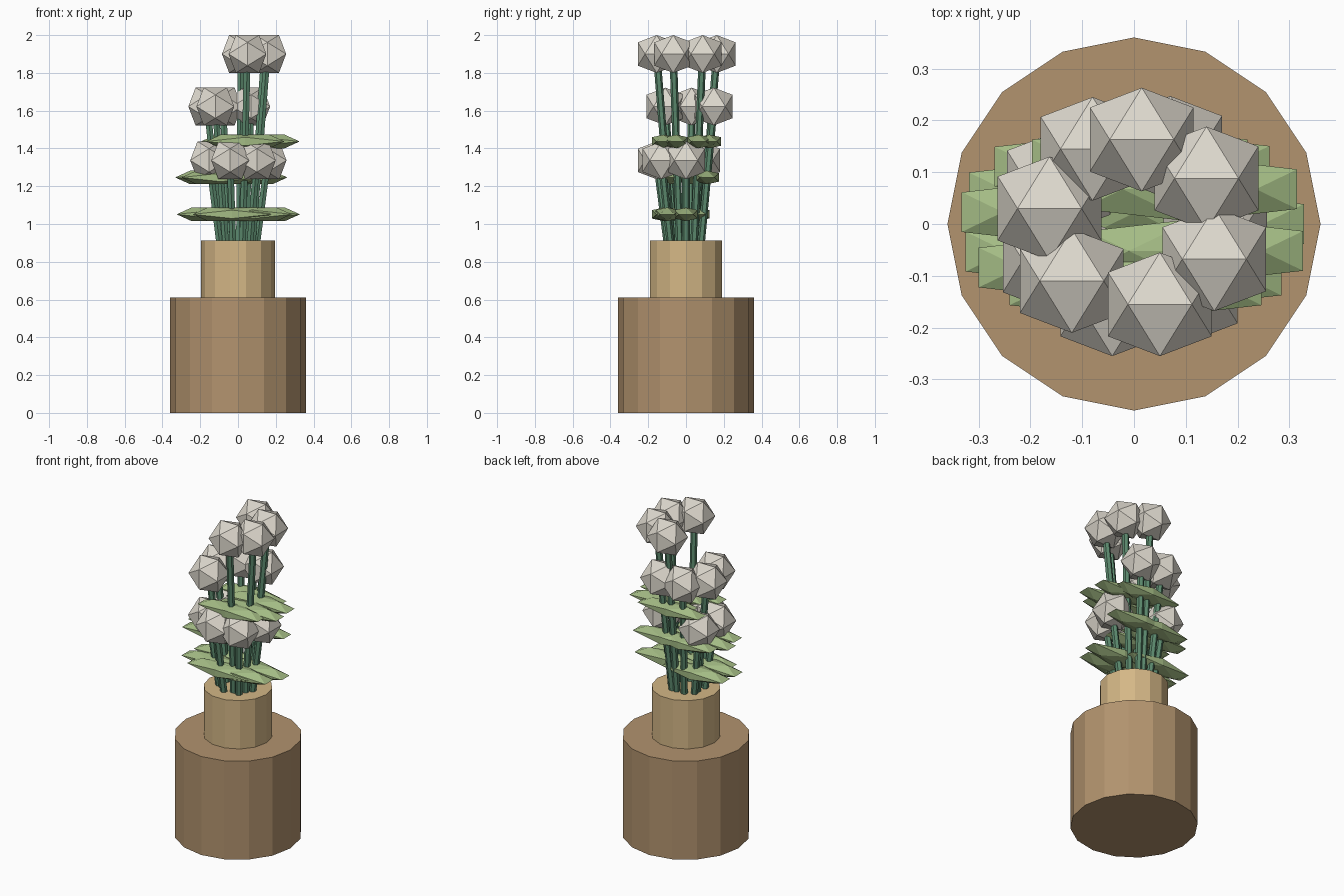
import bpy
import bmesh
from math import pi, sqrt
from mathutils import Vector, Matrix

default_cube = bpy.data.objects.get("Cube")
if default_cube:
    bpy.data.objects.remove(default_cube, do_unlink=True)


def make_material(name, rgb):
    """Flat material from 8-bit sRGB values, converted to linear."""
    linear = [((c / 255 + 0.055) / 1.055) ** 2.4 for c in rgb]
    material = bpy.data.materials.new(name)
    material.use_nodes = True
    material.diffuse_color = (*linear, 1)
    shader = material.node_tree.nodes["Principled BSDF"]
    shader.inputs["Base Color"].default_value = (*linear, 1)
    shader.inputs["Roughness"].default_value = 0.9
    return material


brown = make_material("warm brown", (178, 147, 110))
tan = make_material("light tan", (212, 183, 134))
white = make_material("off white", (221, 216, 205))
leaf_green = make_material("leaf green", (163, 187, 132))
stem_green = make_material("stem green", (92, 138, 110))


def add_object(name, bm, material):
    mesh = bpy.data.meshes.new(name)
    bmesh.ops.recalc_face_normals(bm, faces=bm.faces)
    bm.to_mesh(mesh)
    bm.free()
    mesh.materials.append(material)
    obj = bpy.data.objects.new(name, mesh)
    bpy.context.collection.objects.link(obj)
    return obj


def add_column(name, start, end, radius, sides, material):
    """Straight prism between two points."""
    axis = end - start
    turn = Vector((0, 0, 1)).rotation_difference(axis).to_matrix().to_4x4()
    bm = bmesh.new()
    bmesh.ops.create_cone(
        bm, cap_ends=True, segments=sides, radius1=radius, radius2=radius,
        depth=axis.length,
        matrix=Matrix.Translation((start + end) / 2) @ turn)
    return add_object(name, bm, material)


def add_icosahedron(name, centre, half_size, material):
    """Icosahedron resting on an edge along x, stretched to the half sizes."""
    short = 2 / (1 + sqrt(5))
    bm = bmesh.new()
    for a in (-1, 1):
        for b in (-short, short):
            for corner in ((b, 0, a), (0, a, b), (a, b, 0)):
                bm.verts.new([c * h for c, h in zip(corner, half_size)])
    bmesh.ops.convex_hull(bm, input=bm.verts)
    obj = add_object(name, bm, material)
    obj.location = centre
    return obj


# Pot and the narrower vase standing on it
pot_top, vase_top = 0.612, 0.912
pot = add_column("pot", Vector((0, 0, 0)), Vector((0, 0, pot_top)), 0.36, 16, brown)
vase = add_column("vase", Vector((0, 0, pot_top)), Vector((0, 0, vase_top)), 0.195, 14, tan)
# Turn the vase so that a corner faces sideways
vase.data.transform(Matrix.Rotation(pi / 2, 4, "Z"))

# Flower positions in three tiers, keyed by height of the bloom
tiers = {
    "tall": (1.90, [(0.015, 0.163), (0.14, 0.088), (0.155, -0.068), (0.05, -0.155)]),
    "middle": (1.622, [(-0.12, -0.11), (-0.163, 0.03), (-0.08, 0.145), (0.07, 0.147)]),
    "low": (1.337, [(-0.042, -0.155), (0.1, -0.13), (0.157, 0),
                    (-0.145, 0.08), (-0.153, -0.07)]),
}
root_height, root_spread, leaf_fraction = 0.43, 0.25, 0.685

for tier, (height, spots) in tiers.items():
    for number, (x, y) in enumerate(spots, 1):
        label = f"{tier}_{number}"
        bloom = Vector((x, y, height))
        root = Vector((x * root_spread, y * root_spread, root_height))

        # Stem leans outward and starts just inside the vase
        cut = (vase_top - 0.05 - root_height) / (height - root_height)
        add_column("stem_" + label, root.lerp(bloom, cut), bloom, 0.02, 6, stem_green)

        # Long flat leaf crossing the stem, and the bloom on top
        add_icosahedron("leaf_" + label, root.lerp(bloom, leaf_fraction),
                        (0.208, 0.062, 0.036), leaf_green)
        add_icosahedron("flower_" + label, bloom, (0.1, 0.1, 0.1), white)
